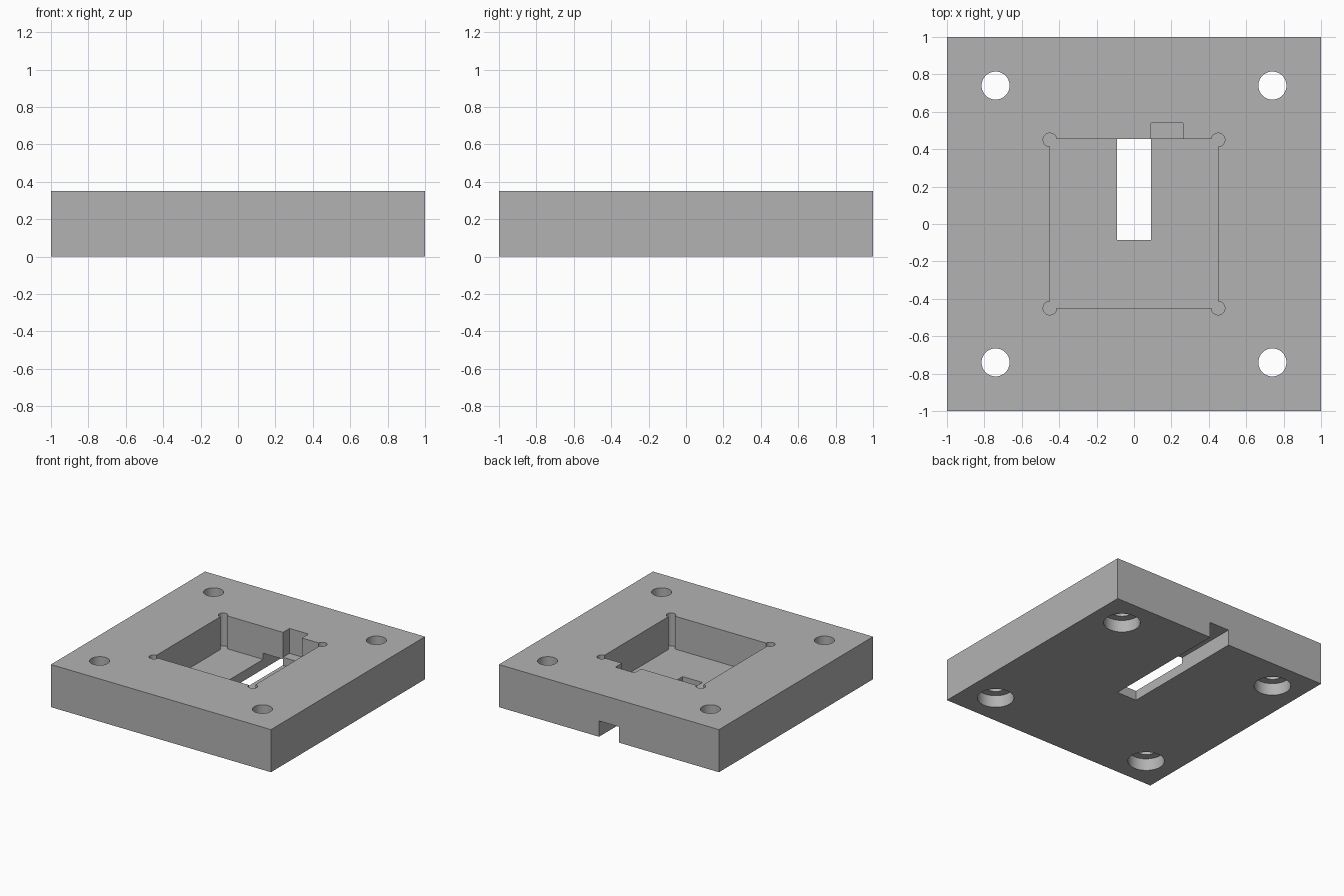
import bpy

cube = bpy.data.objects.get("Cube")
if cube:
    bpy.data.objects.remove(cube, do_unlink=True)

HEIGHT = 0.35
FLOOR = 0.08      # pocket floor level
POCKET = 0.45     # half width of the pocket
BOLT = 0.74       # bolt hole offset from the centre
OVER = 0.1        # how far cutters run past the block

grey = bpy.data.materials.new("plain grey")
grey.use_nodes = True
colour = (0.45, 0.45, 0.45, 1)
grey.diffuse_color = colour
grey.node_tree.nodes["Principled BSDF"].inputs["Base Color"].default_value = colour


def box(name, low, high):
    """Box between two opposite corners."""
    bpy.ops.mesh.primitive_cube_add(
        size=1, location=[(a + b) / 2 for a, b in zip(low, high)])
    obj = bpy.context.object
    obj.name = name
    obj.scale = [b - a for a, b in zip(low, high)]
    bpy.ops.object.transform_apply(location=True, rotation=False, scale=True)
    obj.data.materials.append(grey)
    return obj


def drill(name, x, y, radius, bottom, top):
    """Vertical round cutter between two heights."""
    bpy.ops.mesh.primitive_cylinder_add(
        vertices=48, radius=radius, depth=top - bottom,
        location=(x, y, (bottom + top) / 2))
    obj = bpy.context.object
    obj.name = name
    obj.data.materials.append(grey)
    return obj


def cut(target, cutter):
    """Subtract the cutter and discard it."""
    cutter.hide_render = True
    mod = target.modifiers.new("cut", 'BOOLEAN')
    mod.operation = 'DIFFERENCE'
    mod.solver = 'EXACT'
    mod.object = cutter
    bpy.ops.object.select_all(action='DESELECT')
    bpy.context.view_layer.objects.active = target
    target.select_set(True)
    bpy.ops.object.modifier_apply(modifier=mod.name)
    bpy.data.objects.remove(cutter, do_unlink=True)


# Solid square block
block = box("mounting_block", (-1, -1, 0), (1, 1, HEIGHT))
top = HEIGHT + OVER

# Square pocket, and the shallower notch in its back wall
cut(block, box("pocket", (-POCKET, -POCKET, FLOOR), (POCKET, POCKET + 0.005, top)))
cut(block, box("wall_notch", (0.09, 0.4, 0.145), (0.263, 0.54, top)))

# Channel along the underside, open at the back and into the pocket
cut(block, box("underside_channel", (-0.09, -0.085, -OVER), (0.09, 1 + OVER, 0.13)))

# Round corner reliefs and counterbored bolt holes
for sx in (-1, 1):
    for sy in (-1, 1):
        cut(block, drill("corner_relief", sx * POCKET, sy * POCKET, 0.036, FLOOR, top))
        cut(block, drill("bolt_hole", sx * BOLT, sy * BOLT, 0.075, -OVER, top))
        cut(block, drill("counterbore", sx * BOLT, sy * BOLT, 0.138, -OVER, 0.1))

bpy.context.view_layer.objects.active = block
block.select_set(True)
bpy.ops.object.shade_smooth_by_angle(angle=0.5)
